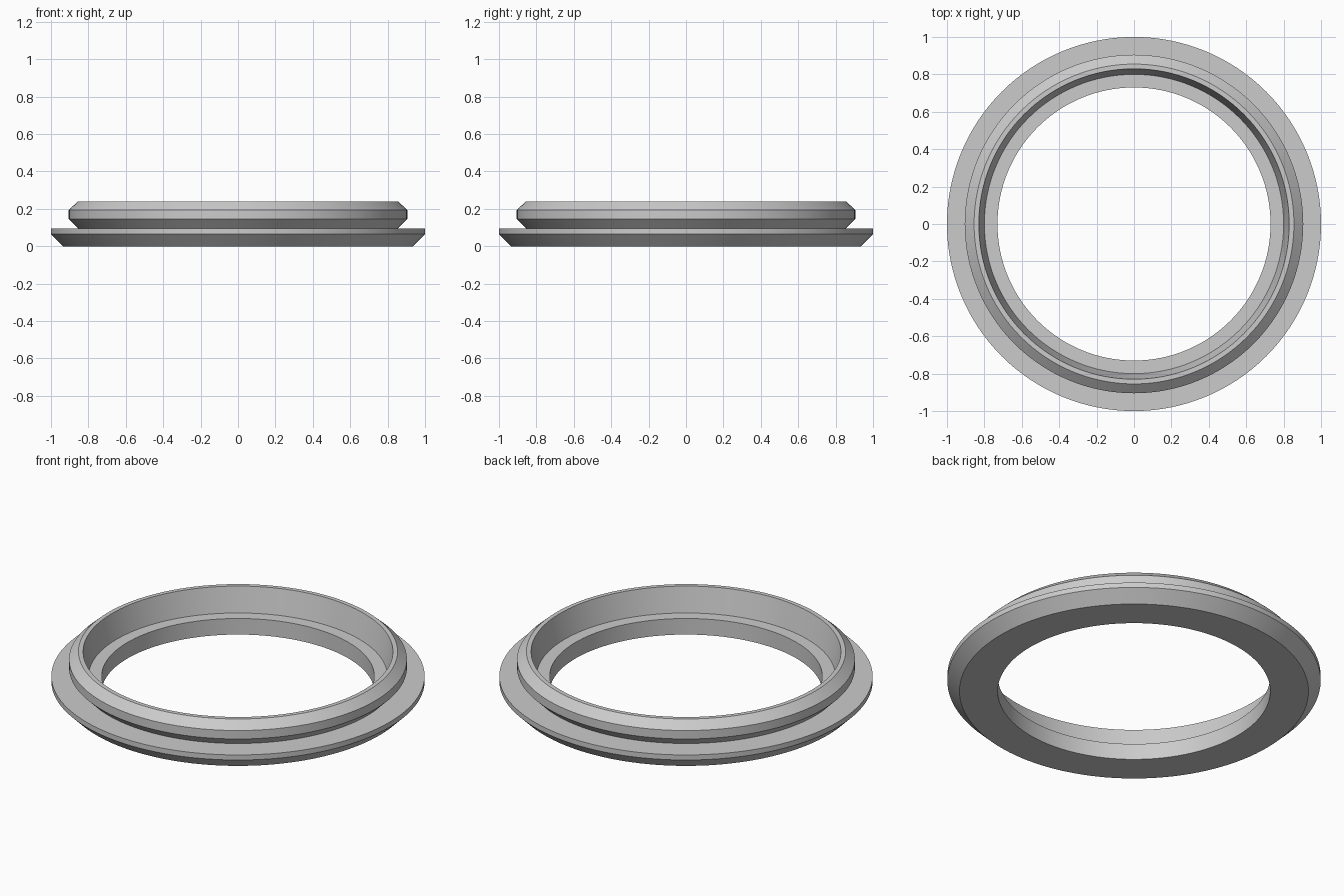
import bpy
import bmesh
import math

default_cube = bpy.data.objects.get("Cube")
if default_cube:
    bpy.data.objects.remove(default_cube, do_unlink=True)

SEGMENTS = 128

# Single grey material
grey = bpy.data.materials.new("light grey")
grey.use_nodes = True
colour = (0.6, 0.6, 0.6, 1)
grey.diffuse_color = colour
grey.node_tree.nodes["Principled BSDF"].inputs["Base Color"].default_value = colour

# Cross-section as (radius, height), counter-clockwise from the inner bottom edge
profile = [
    (0.73, 0), (0.935, 0),                                      # underside
    (1, 0.065), (1, 0.095),                                     # bevelled flange
    (0.855, 0.095), (0.905, 0.145), (0.905, 0.195),             # undercut groove and lip
    (0.855, 0.24), (0.83, 0.24),                                # top rim
    (0.80, 0.095), (0.73, 0.095),                               # tapered seat and ledge
]


def lathe(name, section, material):
    """Revolve a closed cross-section around the z axis."""
    bm = bmesh.new()
    rings = []
    for i in range(SEGMENTS):
        a = math.tau * i / SEGMENTS
        rings.append([bm.verts.new((r * math.cos(a), r * math.sin(a), z))
                      for r, z in section])
    for i, ring in enumerate(rings):
        following = rings[(i + 1) % SEGMENTS]
        for j in range(len(section)):
            k = (j + 1) % len(section)
            bm.faces.new((ring[j], following[j], following[k], ring[k]))
    bmesh.ops.recalc_face_normals(bm, faces=bm.faces)
    mesh = bpy.data.meshes.new(name)
    bm.to_mesh(mesh)
    bm.free()
    mesh.materials.append(material)
    obj = bpy.data.objects.new(name, mesh)
    bpy.context.collection.objects.link(obj)
    return obj


# Flanged ring, smooth around and crisp at the profile corners
ring = lathe("flanged_ring", profile, grey)
bpy.ops.object.select_all(action='DESELECT')
ring.select_set(True)
bpy.context.view_layer.objects.active = ring
bpy.ops.object.shade_smooth_by_angle(angle=math.radians(25))
